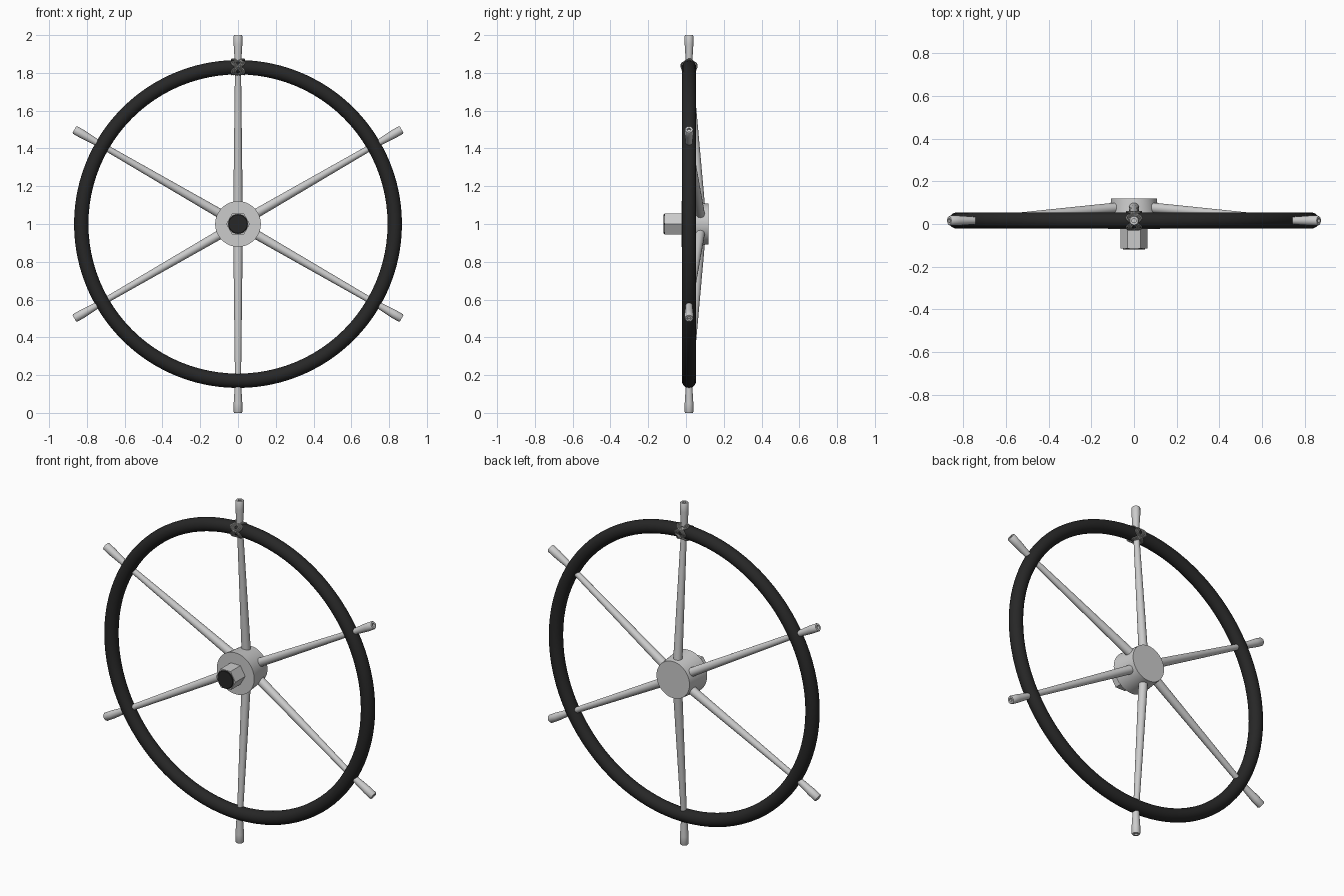
import bpy, bmesh
from math import sin, cos, pi, radians
from mathutils import Matrix, Vector

cube = bpy.data.objects.get("Cube")
if cube:
    bpy.data.objects.remove(cube, do_unlink=True)


def material(name, rgb, roughness):
    m = bpy.data.materials.new(name)
    m.use_nodes = True
    m.diffuse_color = (*rgb, 1)
    bsdf = m.node_tree.nodes["Principled BSDF"]
    bsdf.inputs["Base Color"].default_value = (*rgb, 1)
    bsdf.inputs["Roughness"].default_value = roughness
    return m


steel = material("pale steel", (0.6, 0.6, 0.6), 0.4)
black = material("black grip", (0.02, 0.02, 0.02), 0.6)
cord = material("grey cord", (0.3, 0.3, 0.29), 0.8)


def smooth(obj):
    bpy.ops.object.select_all(action='DESELECT')
    obj.select_set(True)
    bpy.context.view_layer.objects.active = obj
    bpy.ops.object.shade_smooth_by_angle(angle=radians(35))


def lathe(name, profile, start, direction, mat, sides=24):
    """Turn (radius, height) points round an axis; both ends get closed."""
    bm = bmesh.new()
    rings = [[bm.verts.new((r * cos(2 * pi * i / sides), r * sin(2 * pi * i / sides), h))
              for i in range(sides)] for r, h in profile]
    for a, b in zip(rings, rings[1:]):
        for i in range(sides):
            j = (i + 1) % sides
            bm.faces.new((a[i], a[j], b[j], b[i]))
    bm.faces.new(rings[0])
    bm.faces.new(rings[-1])
    bmesh.ops.recalc_face_normals(bm, faces=bm.faces)
    turn = Vector(direction).to_track_quat('Z', 'X').to_matrix().to_4x4()
    bm.transform(Matrix.Translation(start) @ turn)
    mesh = bpy.data.meshes.new(name)
    bm.to_mesh(mesh)
    bm.free()
    mesh.materials.append(mat)
    obj = bpy.data.objects.new(name, mesh)
    bpy.context.collection.objects.link(obj)
    smooth(obj)
    return obj


RIM_R, RIM_Y, TUBE = 0.83, 0.016, 0.038
CENTRE = Vector((0, 0, 1))

# Rim
bpy.ops.mesh.primitive_torus_add(major_segments=96, minor_segments=20,
                                 major_radius=RIM_R, minor_radius=TUBE,
                                 location=(0, RIM_Y, 1), rotation=(pi / 2, 0, 0))
rim = bpy.context.object
rim.name = "rim"
rim.data.materials.append(black)
smooth(rim)

# Hub, hexagonal nut and shaft end, along the y axis
Y = (0, 1, 0)
lathe("hub", [(0.121, -0.023), (0.107, 0.12)], CENTRE, Y, steel, 48)
nut = lathe("hub_nut", [(0.063, -0.114), (0.063, -0.02)], (0, 0, 0), (0, 0, 1), steel, 6)
nut.rotation_euler.x = -pi / 2
nut.location = CENTRE
lathe("shaft_end", [(0.049, -0.12), (0.052, -0.117), (0.052, -0.1)], CENTRE, Y, black, 32)

# Six dished spokes, each with a flared hollow handle outside the rim
for k in range(6):
    a = radians(90 + 60 * k)
    out = Vector((cos(a), 0, sin(a)))
    inner = CENTRE + out * 0.08 + Vector((0, 0.077, 0))
    outer = CENTRE + out * RIM_R + Vector((0, RIM_Y + 0.003, 0))
    axis = outer - inner
    lathe(f"spoke_{k + 1}", [(0.025, 0), (0.016, axis.length)], inner, axis, steel)
    lathe(f"handle_{k + 1}",
          [(0.017, 0.82), (0.018, 0.87), (0.023, 0.95), (0.023, 0.995),
           (0.02, 1.0), (0.01, 1.0), (0.01, 0.985)],
          CENTRE + Vector((0, RIM_Y, 0)), out, steel)

# Braided knot round the top of the rim: one weave followed by parallel strands
curve = bpy.data.curves.new("king_spoke_knot", 'CURVE')
curve.dimensions = '3D'
curve.bevel_depth = 0.0045
curve.bevel_resolution = 1
STEPS, BIGHTS = 160, 5
for shift in (-0.01, 0, 0.01):
    spline = curve.splines.new('POLY')
    spline.points.add(STEPS - 1)
    spline.use_cyclic_u = True
    for i, p in enumerate(spline.points):
        u = 2 * pi * i / STEPS
        x = 0.024 * cos(BIGHTS * u) + shift
        r = 0.04 + 0.003 * sin(2 * BIGHTS * u)
        drop = RIM_R - (RIM_R ** 2 - x ** 2) ** 0.5
        p.co = (x, RIM_Y + r * cos(2 * u), 1 + RIM_R - drop + r * sin(2 * u), 1)
curve.materials.append(cord)
knot = bpy.data.objects.new("king_spoke_knot", curve)
bpy.context.collection.objects.link(knot)
bpy.ops.object.select_all(action='DESELECT')
knot.select_set(True)
bpy.context.view_layer.objects.active = knot
bpy.ops.object.convert(target='MESH')
smooth(bpy.context.object)
